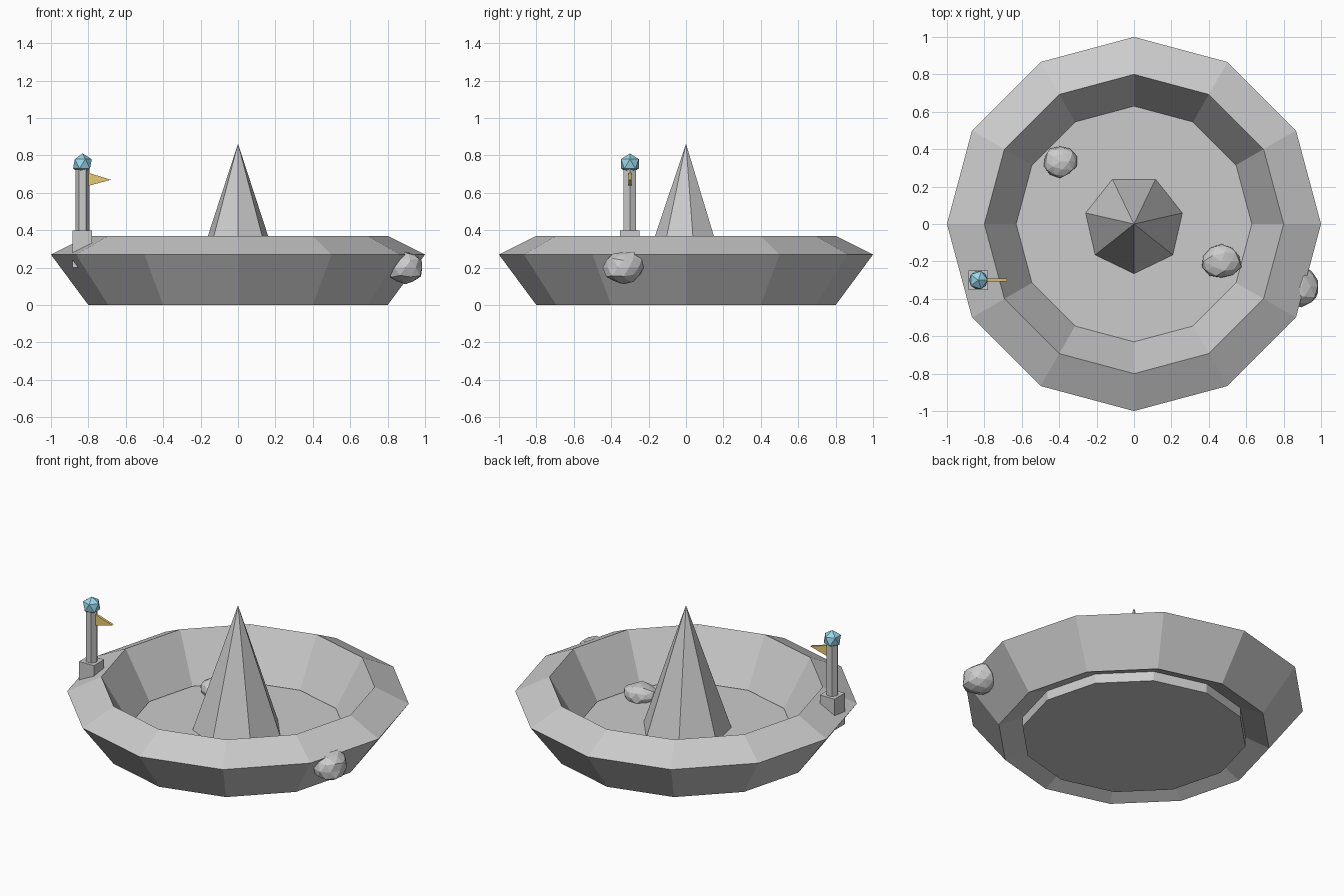
import bpy, bmesh, random
from math import sin, cos, pi, radians
from mathutils import Vector

if "Cube" in bpy.data.objects:
    bpy.data.objects.remove(bpy.data.objects["Cube"])

random.seed(4)


def material(name, rgb):
    m = bpy.data.materials.new(name)
    m.diffuse_color = (*rgb, 1)
    m.use_nodes = True
    m.node_tree.nodes["Principled BSDF"].inputs["Base Color"].default_value = m.diffuse_color
    return m


def finish(name, bm, mat=None):
    bmesh.ops.recalc_face_normals(bm, faces=bm.faces)
    me = bpy.data.meshes.new(name)
    bm.to_mesh(me)
    bm.free()
    ob = bpy.data.objects.new(name, me)
    bpy.context.collection.objects.link(ob)
    if mat:
        me.materials.append(mat)
    return ob


def ring(name, profile, sides):
    """Sweep a closed (radius, z) profile around the z axis."""
    bm = bmesh.new()
    loops = [[bm.verts.new((r * cos(2 * pi * i / sides), r * sin(2 * pi * i / sides), z))
              for r, z in profile] for i in range(sides)]
    n = len(profile)
    for i in range(sides):
        a, b = loops[i], loops[(i + 1) % sides]
        for j in range(n):
            k = (j + 1) % n
            bm.faces.new((a[j], b[j], b[k], a[k]))
    return finish(name, bm)


def column(name, x, y, z0, z1, r0, r1, sides, turn=0):
    """Straight or tapering column, first corner at angle turn."""
    bm = bmesh.new()

    def loop(r, z):
        return [bm.verts.new((x + r * cos(turn + 2 * pi * i / sides),
                              y + r * sin(turn + 2 * pi * i / sides), z)) for i in range(sides)]
    low = loop(r0, z0)
    bm.faces.new(low)
    if r1 > 0:
        high = loop(r1, z1)
        bm.faces.new(high)
        for i in range(sides):
            k = (i + 1) % sides
            bm.faces.new((low[i], low[k], high[k], high[i]))
    else:
        tip = bm.verts.new((x, y, z1))
        for i in range(sides):
            bm.faces.new((low[i], low[(i + 1) % sides], tip))
    return finish(name, bm)


def ball(name, centre, size, level, rough=0.0, mat=None):
    """Faceted ball, optionally roughened into a rock."""
    bm = bmesh.new()
    bmesh.ops.create_icosphere(bm, subdivisions=level, radius=1)
    for v in bm.verts:
        k = 1 + random.uniform(-rough, rough)
        v.co = Vector(c + s * k * p for c, s, p in zip(centre, size, v.co))
    return finish(name, bm, mat)


blue = material("crystal_blue", (0.32, 0.68, 0.82))
gold = material("flag_gold", (0.80, 0.60, 0.15))

# Crater rim, floor disc and central peak
ring("crater_rim", [(0.8, 0), (1.0, 0.27), (0.8, 0.37), (0.63, 0.075)], 12)
column("crater_floor", 0, 0, 0, 0.07, 0.66, 0.66, 12)
column("central_peak", 0, 0, 0.065, 0.863, 0.267, 0, 7, -pi / 2)

# Boulders
ball("boulder_back", (-0.395, 0.335, 0.095), (0.09, 0.085, 0.06), 2, 0.08)
ball("boulder_floor", (0.468, -0.2, 0.095), (0.106, 0.093, 0.062), 2, 0.08)
ball("boulder_side", (0.895, -0.335, 0.2), (0.1, 0.108, 0.09), 2, 0.08)

# Beacon tower on the rim
TX, TY = -0.832, -0.3
column("beacon_base", TX, TY, 0.2, 0.4, 0.074, 0.074, 4, radians(45))
column("beacon_post", TX, TY, 0.3, 0.73, 0.038, 0.038, 6)
ball("beacon_crystal", (TX, TY, 0.755), (0.056,) * 3, 1, mat=blue)

# Pennant flag: thin triangular prism
bm = bmesh.new()
sides = [[bm.verts.new((x, TY + d, z)) for x, z in ((-0.81, 0.71), (-0.81, 0.635), (-0.68, 0.67))]
         for d in (-0.008, 0.008)]
for s in sides:
    bm.faces.new(s)
for i in range(3):
    k = (i + 1) % 3
    bm.faces.new((sides[0][i], sides[0][k], sides[1][k], sides[1][i]))
finish("pennant_flag", bm, gold)
